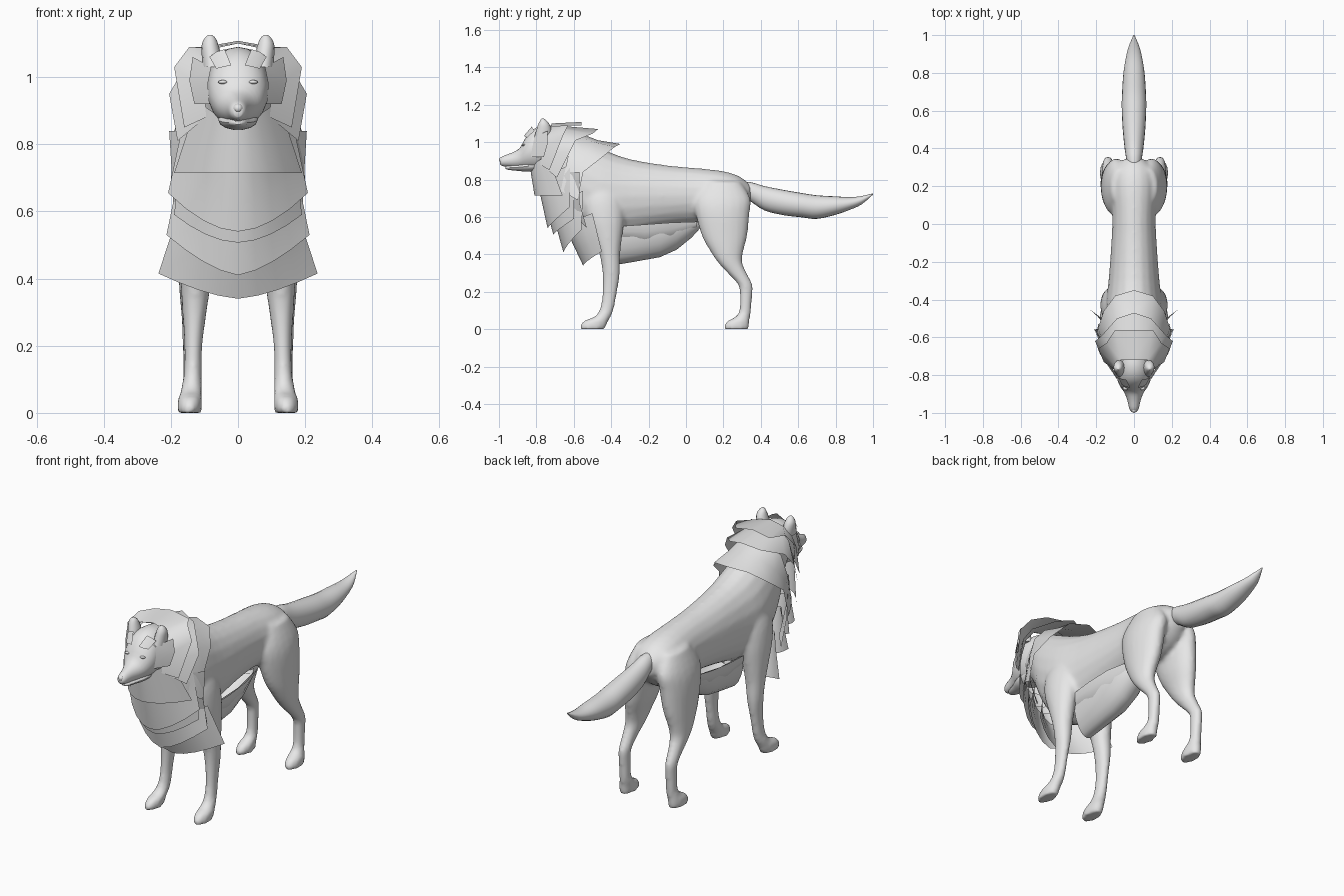
import bpy, bmesh, math
from mathutils import Vector

grey = bpy.data.materials.new("light_grey")
grey.diffuse_color = (0.8, 0.8, 0.8, 1)


def finish(name, bm, angle=45):
    me = bpy.data.meshes.new(name)
    bm.to_mesh(me)
    bm.free()
    me.shade_smooth()
    me.set_sharp_from_angle(angle=math.radians(angle))
    me.materials.append(grey)
    ob = bpy.data.objects.new(name, me)
    bpy.context.collection.objects.link(ob)
    return ob


def mirror(ob):
    m = ob.modifiers.new("mirror", 'MIRROR')
    m.merge_threshold = 0.0005
    return ob


def refine(rows, n=3):
    """Catmull-Rom interpolation between section rows."""
    out = []
    for i in range(len(rows) - 1):
        p0, p1 = rows[max(i - 1, 0)], rows[i]
        p2, p3 = rows[i + 1], rows[min(i + 2, len(rows) - 1)]
        for k in range(n):
            t = k / n
            out.append([0.5 * (2 * b + (c - a) * t + (2 * a - 5 * b + 4 * c - d) * t * t
                               + (3 * b - a - 3 * c + d) * t ** 3)
                        for a, b, c, d in zip(p0, p1, p2, p3)])
    return out + [list(rows[-1])]


def loft(bm, axis, rows, side=1, segs=20):
    """Closed tube of ellipses. Row: position, x range, then z (or y) range."""
    rings = []
    for s, a0, a1, b0, b1 in refine(rows):
        ring = []
        for k in range(segs):
            t = 2 * math.pi * k / segs
            a = side * ((a0 + a1) / 2 + (a1 - a0) / 2 * math.cos(t))
            b = (b0 + b1) / 2 + (b1 - b0) / 2 * math.sin(t)
            ring.append(bm.verts.new((a, s, b) if axis == 'y' else (a, b, s)))
        rings.append(ring)
    for r, q in zip(rings, rings[1:]):
        for k in range(segs):
            j = (k + 1) % segs
            bm.faces.new((r[k], r[j], q[j], q[k]))
    bm.faces.new(rings[0])
    bm.faces.new(rings[-1])
    bmesh.ops.recalc_face_normals(bm, faces=bm.faces)


def spine(rows):
    """Centred rows: (y, half width, low z, high z)."""
    return [(y, -w, w, z0, z1) for y, w, z0, z1 in rows]


def sheet(name, *arcs, centre=(0, -0.5, 0.75)):
    """Fur plate from half arcs running from the middle outwards."""
    bm = bmesh.new()
    rows = [[bm.verts.new(p) for p in arc] for arc in arcs]
    for r, q in zip(rows, rows[1:]):
        for i in range(len(r) - 1):
            bm.faces.new((r[i], q[i], q[i + 1], r[i + 1]))
    bm.normal_update()
    out = sum(f.normal.dot(f.calc_center_median() - Vector(centre)) for f in bm.faces)
    if out < 0:
        bmesh.ops.reverse_faces(bm, faces=bm.faces)
    return mirror(finish(name, bm, 60))


# Torso and legs, fused into one smooth skin
bm = bmesh.new()
loft(bm, 'y', spine([
    (0.345, .05, .68, .77), (.29, .105, .61, .815), (.2, .125, .565, .845),
    (.05, .115, .565, .862), (-.1, .12, .55, .876), (-.3, .135, .51, .91),
    (-.45, .15, .46, .965), (-.6, .13, .56, 1.04), (-.7, .095, .74, 1.075),
    (-.77, .08, .86, 1.07)]))
FRONT = [
    (.80, .05, .12, -.51, -.39), (.7, .03, .162, -.55, -.34), (.6, .04, .177, -.54, -.33),
    (.5, .06, .177, -.50, -.34), (.4, .078, .172, -.463, -.352), (.3, .093, .166, -.447, -.353),
    (.2, .106, .160, -.447, -.368), (.12, .108, .162, -.457, -.383),
    (.07, .107, .17, -.485, -.40), (.045, .107, .178, -.545, -.415),
    (.02, .107, .181, -.565, -.425), (0, .109, .181, -.565, -.435)]
REAR = [
    (.79, .03, .12, .10, .29), (.70, .02, .158, .045, .345), (.62, .03, .174, .05, .34),
    (.5, .05, .177, .084, .328), (.42, .073, .177, .128, .308), (.36, .088, .175, .168, .300),
    (.3, .102, .17, .222, .325), (.24, .109, .166, .277, .355), (.19, .11, .165, .287, .355),
    (.1, .11, .165, .285, .348), (.065, .108, .17, .262, .343), (.045, .107, .178, .222, .34),
    (.02, .107, .181, .204, .338), (0, .109, .181, .204, .337)]
for side in (1, -1):
    loft(bm, 'z', FRONT, side)
    loft(bm, 'z', REAR, side)
body = finish("torso_and_legs", bm)
rm = body.modifiers.new("fuse", 'REMESH')
rm.mode = 'VOXEL'
rm.voxel_size = 0.011
rm.use_smooth_shade = True
sm = body.modifiers.new("soften", 'SMOOTH')
sm.factor = 0.5
sm.iterations = 6

# Tail
bm = bmesh.new()
loft(bm, 'y', spine([
    (.28, .03, .72, .79), (.35, .042, .68, .785), (.42, .052, .635, .765), (.52, .061, .61, .745),
    (.62, .065, .598, .728), (.7, .063, .59, .716), (.8, .056, .612, .71), (.88, .043, .64, .706),
    (.94, .028, .668, .712), (1.0, .003, .72, .726)]))
finish("tail", bm)

# Head with muzzle, lower jaw and nose
bm = bmesh.new()
loft(bm, 'y', spine([
    (-.995, .012, .882, .908), (-.98, .024, .872, .925), (-.93, .036, .865, .944),
    (-.89, .053, .86, .968), (-.86, .073, .855, 1.02), (-.83, .086, .85, 1.058),
    (-.79, .092, .848, 1.082), (-.74, .092, .86, 1.09), (-.68, .08, .89, 1.08)]))
finish("head", bm)
bm = bmesh.new()
loft(bm, 'y', spine([
    (-.965, .01, .858, .87), (-.95, .024, .852, .876), (-.9, .04, .846, .885),
    (-.85, .058, .842, .9), (-.78, .06, .845, .92)]), segs=14)
finish("lower_jaw", bm)


def blob(name, pos, size, both=False):
    b = bmesh.new()
    bmesh.ops.create_uvsphere(b, u_segments=12, v_segments=8, radius=1)
    for v in b.verts:
        v.co = Vector([p + c * s for p, c, s in zip(pos, v.co, size)])
    ob = finish(name, b)
    return mirror(ob) if both else ob


blob("nose", (0, -.985, .907), (.015, .015, .014))
blob("eyes", (.045, -.868, .985), (.014, .012, .006), True)

# Ears
bm = bmesh.new()
loft(bm, 'z', [(1.03, .045, .105, -.81, -.72), (1.065, .05, .108, -.80, -.72),
               (1.095, .058, .108, -.79, -.73), (1.115, .066, .1, -.78, -.745),
               (1.126, .078, .088, -.772, -.76)], segs=12)
mirror(finish("ears", bm))

# Chest bibs: middle and side points of the upper edge and of the hem


def bib(name, top, top_side, hem, hem_side, n=4, lift=1.8):
    arcs = []
    for k in range(4):
        v = k / 3
        mid = Vector((0, *top)).lerp(Vector((0, *hem)), v)
        end = Vector(top_side).lerp(Vector(hem_side), v)
        arcs.append([(end.x * (i / n), mid.y + (end.y - mid.y) * (i / n) ** 2,
                      mid.z + (end.z - mid.z) * (i / n) ** lift) for i in range(n + 1)])
    sheet(name, *arcs)


bib("chest_bib_1", (-.835, .87), (.12, -.74, .93), (-.81, .715), (.19, -.66, .715))
bib("chest_bib_2", (-.795, .79), (.16, -.62, .88), (-.74, .54), (.208, -.62, .655))
bib("chest_bib_3", (-.76, .7), (.17, -.60, .80), (-.71, .507), (.19, -.60, .59))
bib("chest_bib_4", (-.72, .64), (.17, -.55, .74), (-.655, .41), (.213, -.56, .53), lift=1.5)
bib("chest_bib_5", (-.65, .55), (.17, -.50, .62), (-.55, .34), (.237, -.45, .415), lift=1.5)

# Neck collars flaring backwards
sheet("rear_collar",
      [(0, -.6, 1.06), (.08, -.6, 1.04), (.13, -.62, .98), (.15, -.64, .88), (.155, -.67, .74)],
      [(0, -.47, 1.01), (.09, -.49, 1.0), (.15, -.54, .94), (.175, -.6, .86), (.18, -.63, .72)],
      [(0, -.35, .99), (.1, -.38, .975), (.16, -.46, .91), (.19, -.55, .84), (.2, -.58, .69)])
sheet("side_collar",
      [(.14, -.66, .84), (.15, -.63, .72), (.15, -.57, .58)],
      [(.205, -.57, .84), (.195, -.57, .68), (.19, -.53, .54)])
sheet("middle_collar",
      [(0, -.7, 1.09), (.07, -.7, 1.075), (.11, -.71, 1.02), (.12, -.73, .94), (.12, -.75, .86)],
      [(0, -.47, 1.07), (.09, -.5, 1.045), (.17, -.59, 1.01), (.205, -.62, .95), (.18, -.69, .81)])
sheet("front_collar",
      [(0, -.72, 1.10), (.07, -.72, 1.085), (.1, -.75, 1.03), (.1, -.77, .96), (.095, -.78, .88)],
      [(0, -.56, 1.108), (.1, -.56, 1.09), (.145, -.63, 1.09), (.19, -.66, 1.03), (.16, -.73, .85)])
sheet("cheek_tuft",
      [(.08, -.81, 1.03), (.09, -.82, .98), (.085, -.83, .92)],
      [(.135, -.74, 1.06), (.145, -.74, .99), (.13, -.76, .92)])
sheet("brow_tuft",
      [(.02, -.866, 1.035), (.045, -.862, 1.03), (.065, -.85, 1.025)],
      [(.04, -.825, 1.083), (.065, -.82, 1.075), (.085, -.81, 1.06)])


# Hanging belly fur, two nested troughs
def trough(name, rows):
    arcs = [[(w * math.sin(t), y, top - (top - low) * math.cos(t))
             for t in [math.pi / 2 * k / 5 for k in range(6)]] for y, w, low, top in rows]
    sheet(name, *arcs, centre=(0, -.15, .6))


trough("belly_fur_long", [(-.37, .085, .345, .54), (-.28, .095, .36, .55), (-.14, .1, .385, .56),
                          (-.05, .09, .425, .57), (.03, .07, .49, .57), (.08, .04, .545, .575)])
trough("belly_fur_short", [(-.36, .105, .46, .55), (-.22, .112, .43, .56),
                           (-.08, .105, .455, .57), (.06, .07, .535, .575)])
